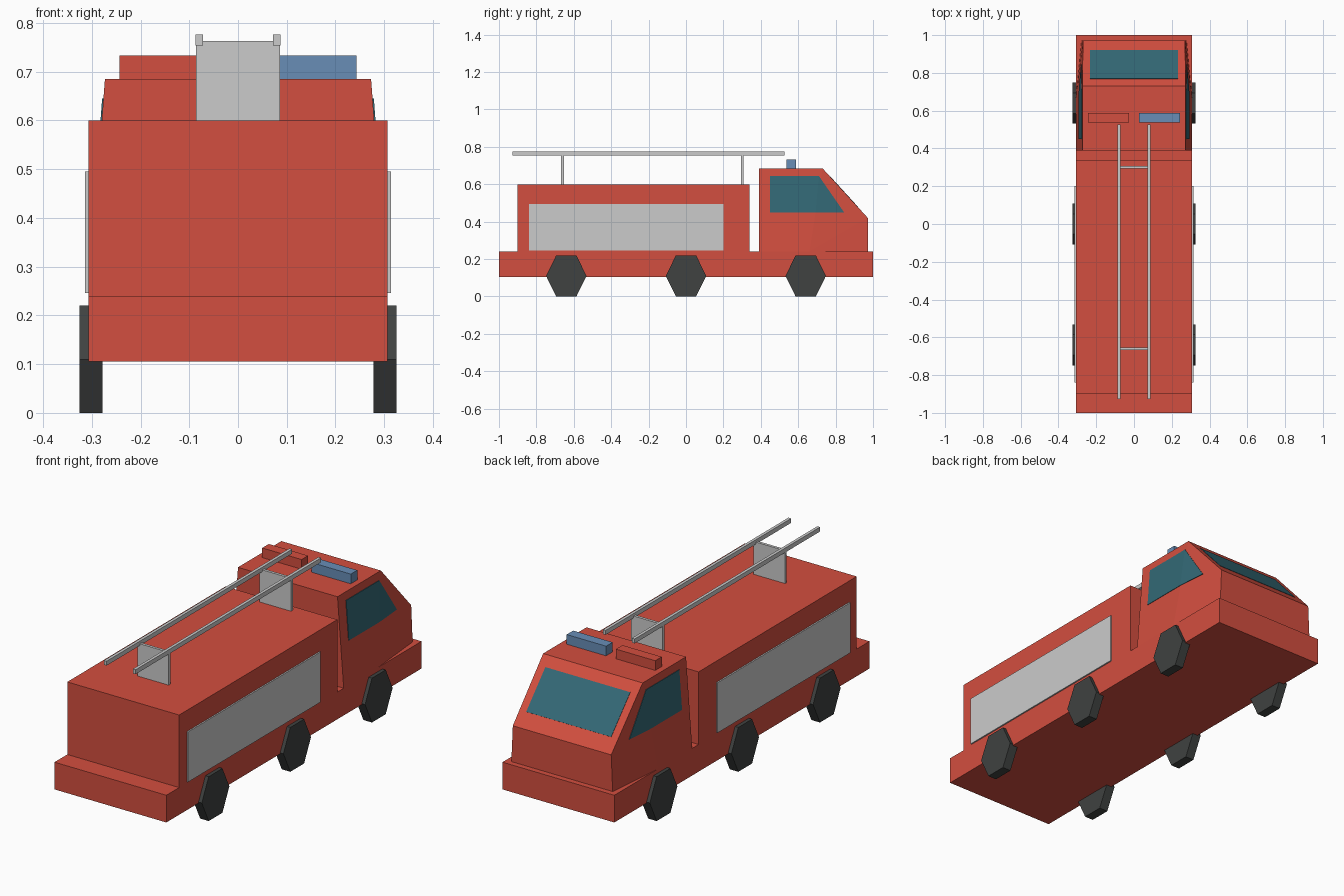
import bpy, bmesh
from math import cos, sin, pi
from mathutils import Vector

if "Cube" in bpy.data.objects:
    bpy.data.objects.remove(bpy.data.objects["Cube"])


def material(name, rgb):
    m = bpy.data.materials.new(name)
    m.diffuse_color = (*rgb, 1)
    m.use_nodes = True
    m.node_tree.nodes["Principled BSDF"].inputs["Base Color"].default_value = m.diffuse_color
    return m


RED = material("red_paint", (0.65, 0.077, 0.050))
BLUE = material("blue_lamp", (0.14, 0.27, 0.47))
GLASS = material("dark_glass", (0.033, 0.14, 0.18))
RUBBER = material("black_rubber", (0.050, 0.054, 0.052))


def finish(name, bm, mat=None):
    bmesh.ops.recalc_face_normals(bm, faces=bm.faces)
    me = bpy.data.meshes.new(name)
    bm.to_mesh(me)
    bm.free()
    ob = bpy.data.objects.new(name, me)
    bpy.context.collection.objects.link(ob)
    if mat:
        me.materials.append(mat)
    return ob


def box(name, x, y, z, mat=None):
    """Box from (min, max) ranges on each axis."""
    bm = bmesh.new()
    bmesh.ops.create_cube(bm, size=1)
    for v in bm.verts:
        v.co = [r[0] if c < 0 else r[1] for c, r in zip(v.co, (x, y, z))]
    return finish(name, bm, mat)


def loft(name, a, b, mat=None, caps=None):
    """Closed solid between two matching outlines; caps may be split into several faces."""
    bm = bmesh.new()
    va, vb = [bm.verts.new(p) for p in a], [bm.verts.new(p) for p in b]
    n = len(a)
    for ids in caps or [range(n)]:
        bm.faces.new([va[i] for i in ids])
        bm.faces.new([vb[i] for i in ids])
    for i in range(n):
        j = (i + 1) % n
        bm.faces.new((va[i], vb[i], vb[j], va[j]))
    return finish(name, bm, mat)


# Chassis and equipment body
box("chassis", (-0.307, 0.307), (-1, 1), (0.105, 0.24), RED)
box("equipment_body", (-0.307, 0.307), (-0.90, 0.34), (0.24, 0.60), RED)

# Cab with inward-leaning sides and a narrower nose: (half width, y, z)
cab = [(0.307, 0.39, 0.24), (0.307, 0.66, 0.24), (0.278, 0.972, 0.24),
       (0.27, 0.972, 0.42), (0.273, 0.73, 0.685), (0.273, 0.39, 0.685)]
bm = bmesh.new()
rings = [[bm.verts.new((s * x, y, z)) for x, y, z in cab] for s in (-1, 1)]
for r in rings:
    for ids in ((0, 1, 4, 5), (1, 3, 4), (1, 2, 3)):
        bm.faces.new([r[i] for i in ids])
for i in range(6):
    j = (i + 1) % 6
    bm.faces.new((rings[0][i], rings[0][j], rings[1][j], rings[1][i]))
finish("cab", bm, RED)

# Windscreen: thin plate lying on the sloping front
top, low = Vector((0, 0.73, 0.685)), Vector((0, 0.972, 0.42))
normal = Vector((0, 0.265, 0.242)).normalized()
corners = []
for t, w in ((0.16, 0.233), (0.78, 0.233)):
    p = top.lerp(low, t)
    for sx in ((-w, w) if t < 0.5 else (w, -w)):
        corners.append(p + Vector((sx, 0, 0)))
loft("windscreen", [c - normal * 0.006 for c in corners],
     [c + normal * 0.0015 for c in corners], GLASS)

# Parts repeated on both sides; the window bends along the crease of the cab side
window = [(0.291, 0.45, 0.45), (0.291, 0.693, 0.45), (0.2785, 0.845, 0.45),
          (0.2762, 0.71, 0.645), (0.2762, 0.45, 0.645)]
for side, s in (("left", -1), ("right", 1)):
    loft(f"side_window_{side}", [(s * (x - 0.008), y, z) for x, y, z in window],
         [(s * (x + 0.0025), y, z) for x, y, z in window], GLASS,
         caps=((0, 1, 3, 4), (1, 2, 3)))
    box(f"side_shutter_{side}", sorted((s * 0.30, s * 0.314)), (-0.84, 0.20), (0.246, 0.495))
    box(f"ladder_rail_{side}", sorted((s * 0.072, s * 0.087)), (-0.927, 0.527), (0.754, 0.776))
    # Six-sided wheels
    for axle, yc in (("rear", -0.64), ("middle", 0), ("front", 0.64)):
        hexagon = [(yc + 0.108 * cos(i * pi / 3), 0.11 + 0.127 * sin(i * pi / 3)) for i in range(6)]
        loft(f"wheel_{axle}_{side}", [(s * 0.278, y, z) for y, z in hexagon],
             [(s * 0.325, y, z) for y, z in hexagon], RUBBER)

# Ladder supports
for name, yc in (("rear", -0.66), ("front", 0.30)):
    box(f"ladder_support_{name}", (-0.086, 0.086), (yc - 0.007, yc + 0.007), (0.60, 0.763))

# Roof lamps
box("roof_lamp_red", (-0.243, -0.027), (0.537, 0.588), (0.68, 0.733), RED)
box("roof_lamp_blue", (0.027, 0.243), (0.537, 0.588), (0.68, 0.733), BLUE)
